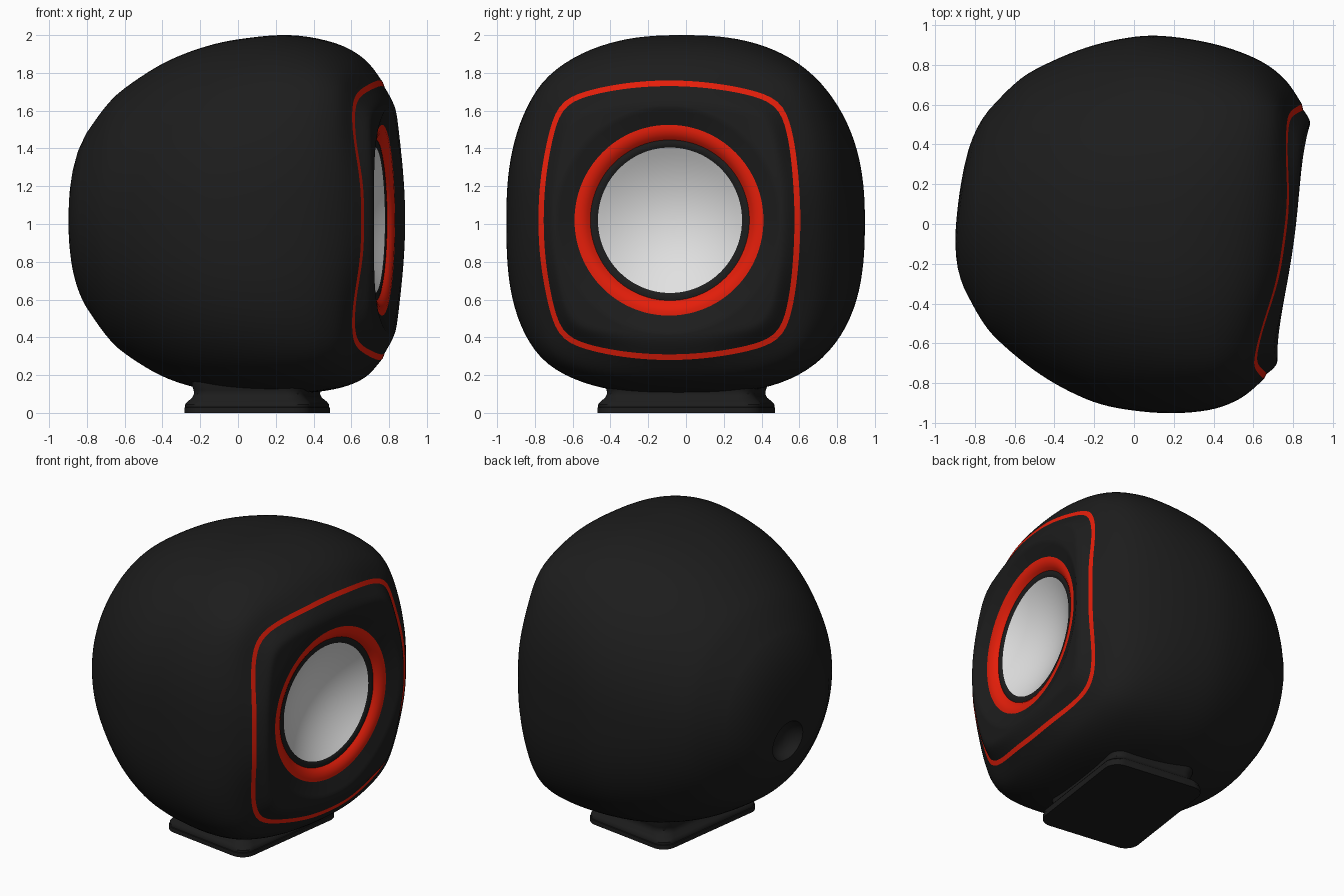
import bpy, math
from math import sin, cos, pi
from mathutils import Matrix, Vector

if "Cube" in bpy.data.objects:
    bpy.data.objects.remove(bpy.data.objects["Cube"])

N = 128                                   # points around every ring
CZ = 1.02                                 # height of the speaker axis
# local frame: x = facing direction, y = lateral, z = up from the axis
TURN = Matrix.Rotation(math.radians(-7.85), 4, 'Z') @ Matrix.Translation((0, 0.015, CZ))


def material(name, rgb):
    m = bpy.data.materials.new(name)
    m.diffuse_color = (*rgb, 1)
    m.use_nodes = True
    m.node_tree.nodes["Principled BSDF"].inputs["Base Color"].default_value = m.diffuse_color
    return m


BLACK = material("matte black", (0.012, 0.012, 0.012))
RED = material("bright red", (0.78, 0.013, 0.003))
GREY = material("light grey", (0.75, 0.75, 0.75))


def loft(name, rings, mat, cap_start=False, cap_end=False, angle=40):
    """Skin a list of equally long point rings."""
    n = len(rings[0])
    verts = [TURN @ Vector(p) for r in rings for p in r]
    faces = [(i * n + j, i * n + (j + 1) % n, (i + 1) * n + (j + 1) % n, (i + 1) * n + j)
             for i in range(len(rings) - 1) for j in range(n)]
    if cap_start:
        faces.append(tuple(reversed(range(n))))
    if cap_end:
        faces.append(tuple(range(len(verts) - n, len(verts))))
    me = bpy.data.meshes.new(name)
    me.from_pydata(verts, [], faces)
    me.materials.append(mat)
    ob = bpy.data.objects.new(name, me)
    bpy.context.collection.objects.link(ob)
    bpy.ops.object.select_all(action='DESELECT')
    ob.select_set(True)
    bpy.context.view_layer.objects.active = ob
    bpy.ops.object.shade_smooth_by_angle(angle=math.radians(angle))
    return ob


ANG = [2 * pi * j / N for j in range(N)]


def arc_hit(c, half, R):
    """Distance along a ray to a bowed edge (c = component toward the edge)."""
    d = half - R                          # arc centre on the edge's axis
    b = c * d
    return b + math.sqrt(b * b - d * d + R * R)


def outline(a):
    """Rounded square with bowed sides: the edge of the front panel."""
    c, s = abs(cos(a)), abs(sin(a))
    r1, r2 = arc_hit(c, 0.70, 2.2), arc_hit(s, 0.74, 1.85)
    return (r1 ** -18 + r2 ** -18) ** (-1 / 18)


def rim_x(a):
    return 0.752 - 0.06 * abs(sin(2 * a)) ** 3.2


def mix(a, b, t):
    return a + (b - a) * t


# ---- body shell: stations of x, half width, height up, height down, exponent, squareness
ST = [(0.752, 0.70, 0.74, 0.74, 3.0, 1.0),
      (0.65, 0.81, 0.86, 0.84, 2.7, 0.6),
      (0.50, 0.89, 0.94, 0.895, 2.6, 0.3),
      (0.27, 0.937, 0.98, 0.92, 2.5, 0.08),
      (0.00, 0.94, 0.957, 0.915, 2.4, 0.0),
      (-0.20, 0.895, 0.91, 0.89, 2.3, 0.0),
      (-0.40, 0.81, 0.828, 0.825, 2.2, 0.0),
      (-0.60, 0.685, 0.70, 0.705, 2.1, 0.0),
      (-0.70, 0.59, 0.605, 0.61, 2.0, 0.0),
      (-0.80, 0.455, 0.47, 0.47, 2.0, 0.0)]


def catmull(rows, steps):
    out = []
    for i in range(len(rows) - 1):
        p0, p1, p2, p3 = (rows[max(0, min(len(rows) - 1, i + k))] for k in (-1, 0, 1, 2))
        for q in range(steps):
            t = q / steps
            out.append([0.5 * (2 * b + (c - a) * t + (2 * a - 5 * b + 4 * c - d) * t * t
                               + (3 * b - a - 3 * c + d) * t ** 3)
                        for a, b, c, d in zip(p0, p1, p2, p3)])
    return out + [list(rows[-1])]


def body_ring(st):
    x, w, up, down, n, k = st
    pts = []
    for a in ANG:
        c, s = cos(a), sin(a)
        h = up if s >= 0 else down
        m = n if s >= 0 else n + (n - 2) * 0.8          # flatter underside
        r = (abs(c / w) ** m + abs(s / h) ** m) ** (-1 / m)
        o = outline(a)
        y = mix(r * c, o * c * w / 0.70, k)
        z = mix(r * s, o * s * h / 0.74, k)
        pts.append((x + k * (rim_x(a) - 0.752), y, z))
    return pts


rings = [body_ring(s) for s in catmull(ST, 5)]


def dome_x(y, z):
    q = (y / 0.968) ** 2 + z * z
    return -0.89 + 0.177 * q + 1.045 * q * q


# back dome converges on the rear port, a round dimple
HY, HZ, HR = 0.0, -0.21, 0.135
last = rings[-1]
for t in (0.15, 0.3, 0.45, 0.6, 0.75, 0.88, 1):
    ring = []
    for a, (_, y, z) in zip(ANG, last):
        yy, zz = mix(y, HY + HR * cos(a), t), mix(z, HZ + HR * sin(a), t)
        ring.append((dome_x(yy, zz), yy, zz))
    rings.append(ring)
for r, depth in ((0.125, 0.025), (0.11, 0.05), (0.085, 0.075), (0.05, 0.09), (0.005, 0.095)):
    rings.append([(dome_x(r * cos(a), HZ + r * sin(a)) + depth, r * cos(a), HZ + r * sin(a))
                  for a in ANG])
loft("body_shell", rings[::-1], BLACK, cap_start=True)

# ---- red trim line around the front panel
TRIM = 0.03


def rim_ring(inset, lift=0.0):
    return [(rim_x(a) + lift, (outline(a) - inset) * cos(a), (outline(a) - inset) * sin(a))
            for a in ANG]


loft("panel_trim", [rim_ring(0), rim_ring(TRIM, 0.012)], RED)


# ---- front panel: cushioned plate with a shallow funnel to the driver
def plate_x(y, z):
    return 0.808 - 0.38 * y * y * z * z


panel = []
for i in range(15):
    ring = []
    for a in ANG:
        r0 = outline(a) - TRIM
        r = mix(r0, 0.60, i / 14)
        fade = min(1, (r0 - r) / (0.07 + 0.045 * sin(a) ** 2))
        x = mix(rim_x(a) + 0.012, plate_x(r * cos(a), r * sin(a)), sin(fade * pi / 2))
        ring.append((x, r * cos(a), r * sin(a)))
    panel.append(ring)
for t in (0.2, 0.4, 0.6, 0.8, 1):
    r = mix(0.60, 0.505, t)
    panel.append([(mix(x, 0.768, t), r * cos(a), r * sin(a))
                  for a, (x, _, _) in zip(ANG, panel[14])])
loft("front_panel", panel, BLACK)


# ---- driver: turned parts on the speaker axis
def turned(name, profile, mat, cap=False):
    loft(name, [[(x, r * cos(a), r * sin(a)) for a in ANG] for r, x in profile], mat,
         cap_end=cap)


turned("driver_ring", [(0.505, 0.768), (0.485, 0.769), (0.46, 0.763), (0.44, 0.75),
                       (0.425, 0.735)], RED)
turned("driver_surround", [(0.425, 0.735), (0.41, 0.738), (0.395, 0.736), (0.385, 0.73)], BLACK)
turned("driver_cone", [(0.383 * q / 12 + 0.002, 0.61 + 0.12 * (q / 12) ** 2)
                       for q in range(12, -1, -1)], GREY, cap=True)

# ---- foot: rounded rectangular plinth with a pinched neck
FU, FV, FC = 0.34, 0.44, 0.10             # half sizes and centre along the facing axis


def foot_ring(z, inset):
    rad = 0.09
    pts = []
    for k, (su, sv) in enumerate(((1, 1), (-1, 1), (-1, -1), (1, -1))):
        for q in range(9):
            a = (k + q / 8) * pi / 2
            pts.append((FC + su * (FU - inset - rad) + rad * cos(a),
                        sv * (FV - inset - rad) + rad * sin(a), z - CZ))
    return pts


loft("foot", [foot_ring(z, i) for z, i in ((0, 0), (0.028, 0), (0.03, 0.004), (0.045, 0.004),
                                            (0.06, 0.015), (0.08, 0.037), (0.10, 0.046),
                                            (0.12, 0.044), (0.15, 0.035), (0.22, 0.035))],
     BLACK, cap_start=True, cap_end=True)
